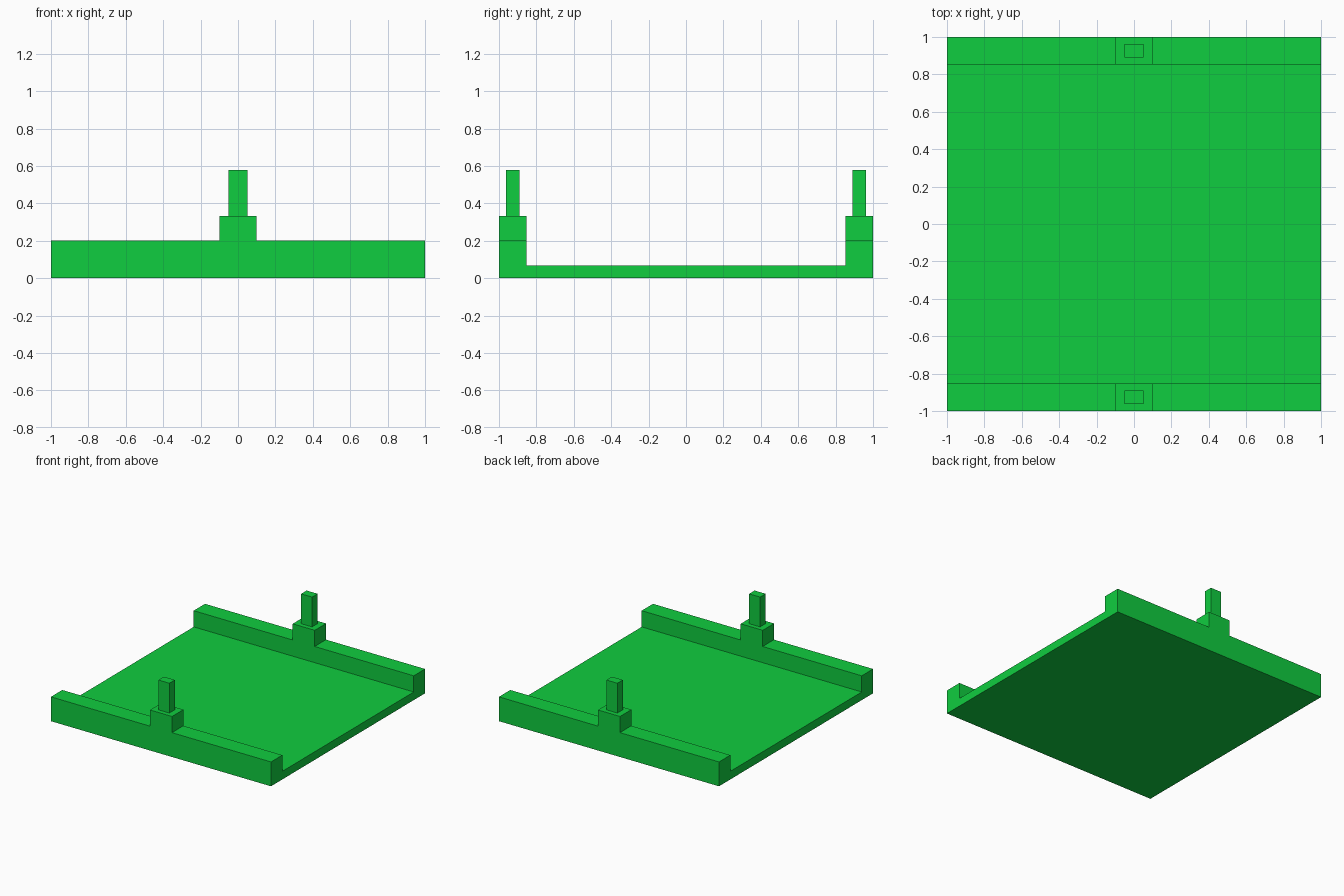
import bpy

if "Cube" in bpy.data.objects:
    bpy.data.objects.remove(bpy.data.objects["Cube"])

green = bpy.data.materials.new("green")
green.diffuse_color = (0.005, 0.61, 0.05, 1)
green.use_nodes = True
green.node_tree.nodes["Principled BSDF"].inputs["Base Color"].default_value = green.diffuse_color


def box(name, x, y, z):
    """Axis-aligned box from (min, max) ranges."""
    bpy.ops.mesh.primitive_cube_add(size=1, location=[sum(r) / 2 for r in (x, y, z)])
    ob = bpy.context.object
    ob.name = name
    ob.scale = [r[1] - r[0] for r in (x, y, z)]
    bpy.ops.object.transform_apply(location=True, rotation=False, scale=True)
    ob.data.materials.append(green)
    return ob


def box_pair(name, x, y, z):
    """Box on the front and its mirror on the back."""
    box("front_" + name, x, y, z)
    box("back_" + name, x, (-y[1], -y[0]), z)


EDGE = 0.853  # inner face of the side rails

# Floor plate between the rails
box("floor_plate", (-1, 1), (-EDGE, EDGE), (0, 0.067))
# Raised rails along front and back
box_pair("rail", (-1, 1), (-1, -EDGE), (0, 0.2))
# Post blocks in the middle of each rail
box_pair("post_block", (-0.1, 0.1), (-1, -EDGE), (0.2, 0.333))
# Thin pins on the blocks
box_pair("pin", (-0.05, 0.05), (-0.962, -0.891), (0.333, 0.578))
